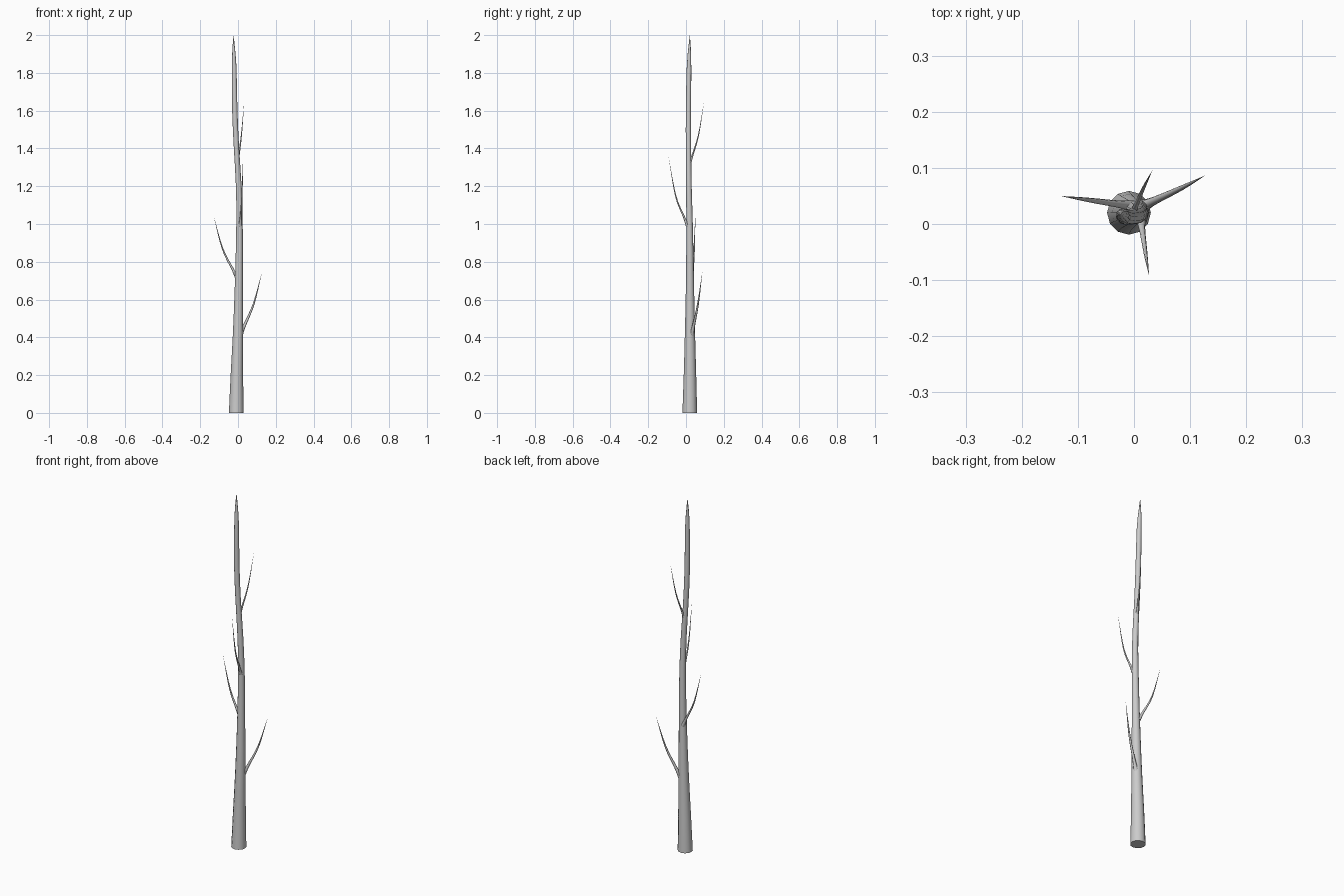
import bpy, bmesh, math
from mathutils import Vector

if "Cube" in bpy.data.objects:
    bpy.data.objects.remove(bpy.data.objects["Cube"])


def catmull(pts, steps):
    """Smooth a list of (x, y, z, radius) points."""
    P = [Vector(p) for p in pts]
    P = [2 * P[0] - P[1]] + P + [2 * P[-1] - P[-2]]
    out = []
    for i in range(1, len(P) - 2):
        a, b, c, d = P[i - 1:i + 3]
        for s in range(steps):
            t = s / steps
            out.append(0.5 * (2 * b + (c - a) * t + (2 * a - 5 * b + 4 * c - d) * t * t
                              + (3 * b - a - 3 * c + d) * t ** 3))
    out.append(P[-2])
    return out


def tapered_tube(name, pts, sides, steps, level=False):
    """Sweep a ring along the points, closing to a point at the end."""
    path = catmull(pts, steps)
    bm = bmesh.new()
    rings = []
    for i, p in enumerate(path[:-1]):
        tangent = Vector((0, 0, 1))
        if not level:
            tangent = (path[i + 1].xyz - path[max(i - 1, 0)].xyz).normalized()
        u = Vector((0, 1, 0)).cross(tangent).normalized()
        v = tangent.cross(u)
        ring = []
        for k in range(sides):
            a = 2 * math.pi * k / sides
            ring.append(bm.verts.new(p.xyz + p.w * (math.cos(a) * u + math.sin(a) * v)))
        rings.append(ring)
    tip = bm.verts.new(path[-1].xyz)
    for k in range(sides):
        n = (k + 1) % sides
        for r0, r1 in zip(rings, rings[1:]):
            bm.faces.new((r0[k], r0[n], r1[n], r1[k]))
        bm.faces.new((rings[-1][k], rings[-1][n], tip))
    bm.faces.new(rings[0][::-1])
    mesh = bpy.data.meshes.new(name)
    bm.to_mesh(mesh)
    bm.free()
    obj = bpy.data.objects.new(name, mesh)
    bpy.context.collection.objects.link(obj)
    bpy.ops.object.select_all(action='DESELECT')
    obj.select_set(True)
    bpy.context.view_layer.objects.active = obj
    bpy.ops.object.shade_smooth_by_angle(angle=math.radians(50))


# Trunk, gently wavering and ending in a point
tapered_tube("trunk", [
    (-0.009, 0.020, 0.00, 0.039), (-0.006, 0.021, 0.20, 0.033),
    (0.000, 0.021, 0.42, 0.027), (0.005, 0.021, 0.70, 0.021),
    (0.008, 0.019, 1.00, 0.017), (0.004, 0.015, 1.20, 0.015),
    (-0.008, 0.013, 1.40, 0.014), (-0.017, 0.013, 1.60, 0.014),
    (-0.020, 0.016, 1.83, 0.012), (-0.023, 0.019, 1.94, 0.006),
    (-0.023, 0.020, 2.00, 0.0)], 12, 2, level=True)

# Upswept twigs: root, middle, tip, root radius
twigs = [
    ((0.012, 0.030, 0.41), (0.084, 0.064, 0.58), (0.128, 0.087, 0.75), 0.013),
    ((-0.003, 0.032, 0.71), (-0.082, 0.043, 0.87), (-0.131, 0.050, 1.05), 0.011),
    ((0.012, 0.008, 0.99), (0.021, -0.055, 1.15), (0.027, -0.093, 1.36), 0.009),
    ((-0.003, 0.018, 1.31), (0.018, 0.066, 1.47), (0.033, 0.096, 1.65), 0.008),
]
for i, (root, mid, tip, r) in enumerate(twigs):
    root, mid, tip = Vector(root), Vector(mid), Vector(tip)
    near = root.lerp(mid, 0.3)
    tapered_tube(f"twig_{i + 1}", [
        (*root, r), (*near, r * 0.6), (*mid, r * 0.36), (*tip, 0.0)], 8, 4)
